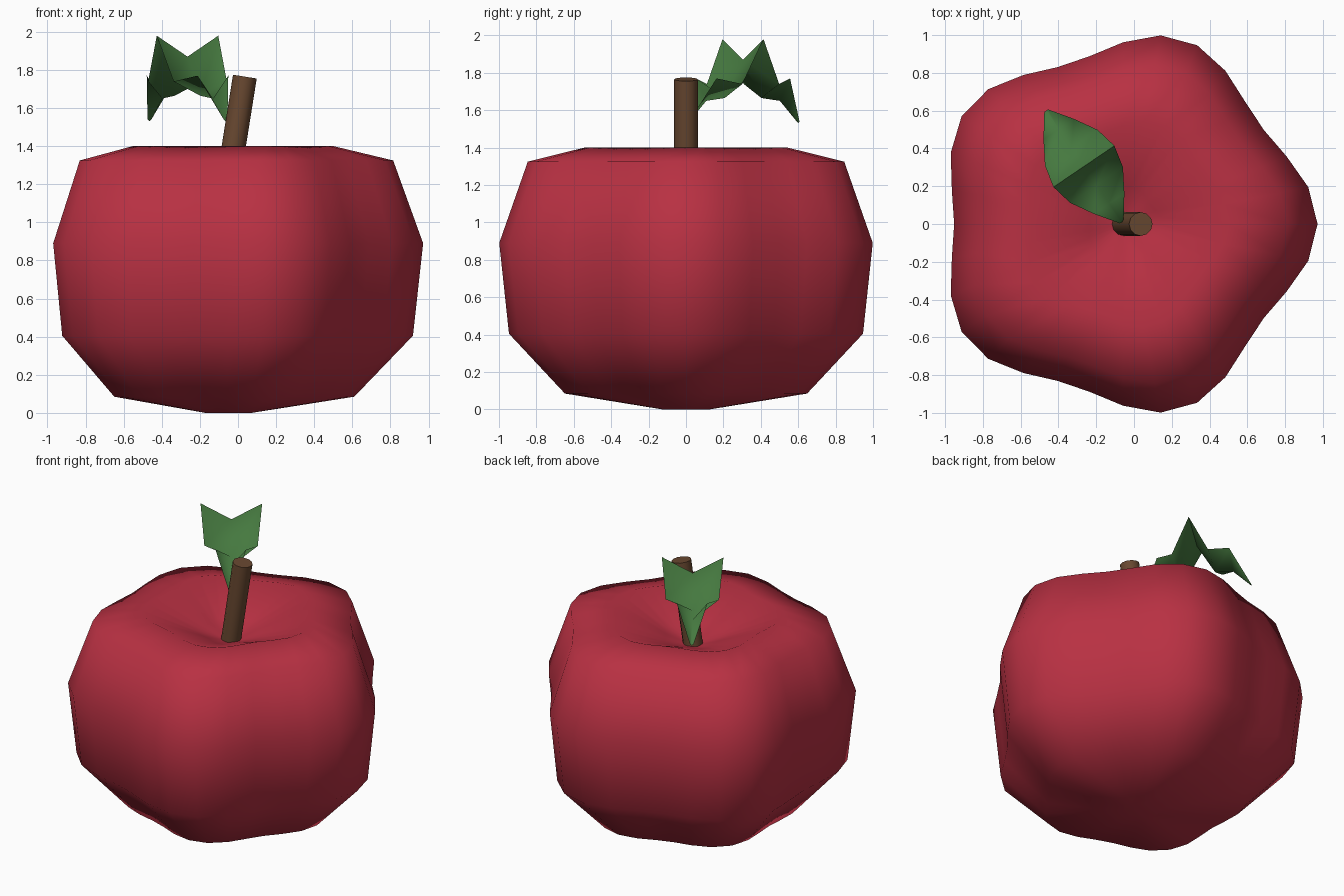
import bpy, bmesh
from math import sin, cos, pi, radians
from mathutils import Vector

if "Cube" in bpy.data.objects:
    bpy.data.objects.remove(bpy.data.objects["Cube"])

CX = -0.0575  # axis of the fruit


def material(name, rgb):
    m = bpy.data.materials.new(name)
    m.diffuse_color = (*rgb, 1)
    m.use_nodes = True
    m.node_tree.nodes["Principled BSDF"].inputs["Base Color"].default_value = m.diffuse_color
    return m


def add_mesh(name, verts, faces, mat, angle):
    me = bpy.data.meshes.new(name)
    me.from_pydata(verts, [], faces)
    bm = bmesh.new()
    bm.from_mesh(me)
    bmesh.ops.recalc_face_normals(bm, faces=bm.faces[:])
    bm.to_mesh(me)
    bm.free()
    ob = bpy.data.objects.new(name, me)
    bpy.context.collection.objects.link(ob)
    me.materials.append(mat)
    bpy.ops.object.select_all(action='DESELECT')
    ob.select_set(True)
    bpy.context.view_layer.objects.active = ob
    bpy.ops.object.shade_smooth_by_angle(angle=radians(angle))
    return ob


red = material("red_skin", (0.48, 0.03, 0.055))
brown = material("brown_bark", (0.14, 0.065, 0.03))
green = material("leaf_green", (0.06, 0.19, 0.05))

# Fruit body: profile turned in 32 steps with five lobes
profile = [(0.12, 0), (0.624, 0.085), (0.912, 0.405), (0.962, 0.89),
           (0.815, 1.325), (0.523, 1.40), (0.19, 1.26), (0.03, 1.20)]
N = 32
verts, faces = [], []
for r, z in profile:
    for i in range(N):
        a = 2 * pi * i / N
        rr = r * (1 + 0.07 * cos(5 * a))
        verts.append((CX + rr * cos(a), rr * sin(a), z))
for j in range(len(profile) - 1):
    for i in range(N):
        k = (i + 1) % N
        faces.append((j * N + i, j * N + k, (j + 1) * N + k, (j + 1) * N + i))
faces.append(tuple(range(N))[::-1])
faces.append(tuple(range((len(profile) - 1) * N, len(profile) * N)))
add_mesh("fruit_body", verts, faces, red, 60)

# Stem: leaning cylinder
base, top = Vector((-0.062, 0, 1.15)), Vector((0.036, 0, 1.765))
bpy.ops.mesh.primitive_cylinder_add(vertices=12, radius=0.063, depth=(top - base).length,
                                    location=(base + top) / 2)
stem = bpy.context.object
stem.name = "stem"
stem.rotation_euler = (top - base).to_track_quat('Z', 'Y').to_euler()
stem.data.materials.append(brown)
bpy.ops.object.shade_smooth_by_angle(angle=radians(40))

# Leaf: seven crimped rows folded along the midrib
start, end = Vector((-0.065, 0.01, 0)), Vector((-0.465, 0.60, 0))
axis = (end - start).normalized()
side = Vector((axis.y, -axis.x, 0))
rib = [1.53, 1.65, 1.665, 1.87, 1.665, 1.65, 1.53]
edge = [1.54, 1.77, 1.74, 1.98, 1.74, 1.77, 1.54]
verts, faces = [], []
for i in range(7):
    t = i / 6
    c = start.lerp(end, t)
    hw = max(0.195 * sin(pi * t), 0.012)
    for s, z in ((-1, edge[i]), (0, rib[i]), (1, edge[i])):
        p = c + side * hw * s
        verts.append((p.x, p.y, z))
for i in range(6):
    for j in range(2):
        a = i * 3 + j
        faces.append((a, a + 1, a + 4, a + 3))
add_mesh("leaf", verts, faces, green, 80)
